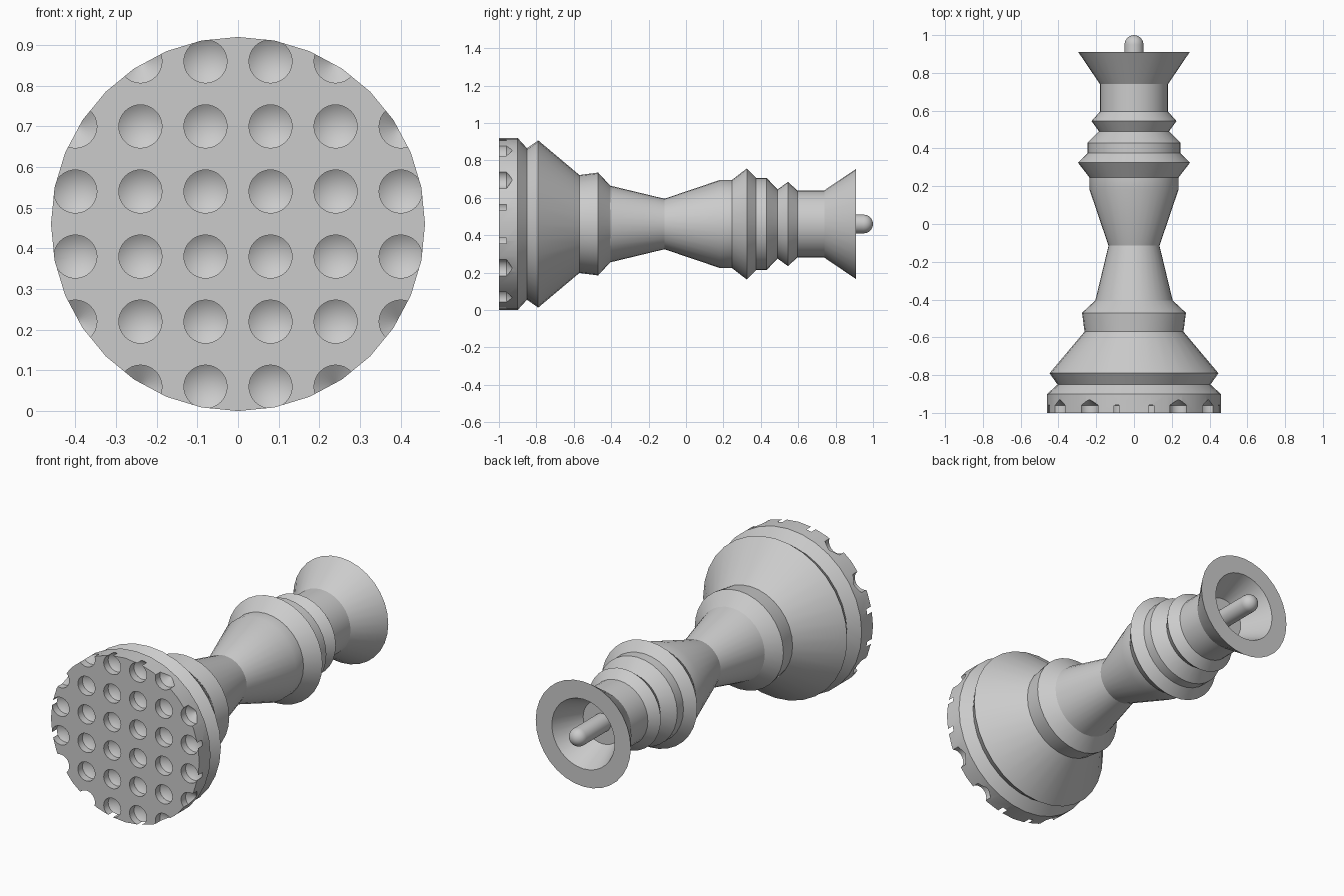
import bpy, bmesh, math
from mathutils import Vector, Matrix

cube = bpy.data.objects.get("Cube")
if cube:
    bpy.data.objects.remove(cube, do_unlink=True)

AXIS_Z = 0.46
grey = bpy.data.materials.new("plain grey")
grey.use_nodes = True
GREY = (0.6, 0.6, 0.6, 1)
grey.diffuse_color = GREY
grey.node_tree.nodes["Principled BSDF"].inputs["Base Color"].default_value = GREY


def lathe(bm, profile, x=0, z=AXIS_Z, steps=32):
    """Revolve (y, radius) points around a line parallel to y."""
    verts = [bm.verts.new((x, y, z + r)) for y, r in profile]
    edges = [bm.edges.new(pair) for pair in zip(verts, verts[1:])]
    bmesh.ops.spin(bm, geom=verts + edges, cent=(x, 0, z), axis=(0, 1, 0),
                   angle=math.tau, steps=steps, use_merge=False)
    bmesh.ops.remove_doubles(bm, verts=bm.verts, dist=0.0005)
    bmesh.ops.recalc_face_normals(bm, faces=bm.faces)


def finish(name, bm):
    mesh = bpy.data.meshes.new(name)
    bm.to_mesh(mesh)
    bm.free()
    mesh.materials.append(grey)
    obj = bpy.data.objects.new(name, mesh)
    bpy.context.collection.objects.link(obj)
    return obj


def activate(obj):
    bpy.ops.object.select_all(action='DESELECT')
    obj.select_set(True)
    bpy.context.view_layer.objects.active = obj


# Turned body: foot, waist, collars, flared crown with hollow cup
bm = bmesh.new()
lathe(bm, [(-1, 0), (-1, .46), (-.9, .46), (-.85, .405), (-.79, .447),
           (-.57, .262), (-.47, .275), (-.405, .205), (-.115, .135),
           (.18, .235), (.245, .235), (.325, .297), (.375, .247),
           (.43, .247), (.49, .185), (.545, .225), (.595, .18),
           (.74, .18), (.91, .295), (.91, .195), (.74, .12), (.74, 0)])
body = finish("turned_body", bm)

# Grid of drilled, cone-ended holes in the foot
bm = bmesh.new()
offsets = [(i - 2.5) * .16 for i in range(6)]
for dx in offsets:
    for dz in offsets:
        if math.hypot(dx, dz) < .5:
            lathe(bm, [(-1.05, 0), (-1.05, .053), (-.96, .053), (-.925, 0)],
                  dx, AXIS_Z + dz)
cutter = finish("hole_cutter", bm)
cutter.hide_render = True
activate(body)
mod = body.modifiers.new("holes", 'BOOLEAN')
mod.operation = 'DIFFERENCE'
mod.solver = 'EXACT'
mod.object = cutter
bpy.ops.object.modifier_apply(modifier=mod.name)
bpy.data.objects.remove(cutter, do_unlink=True)

# Round-tipped pin standing in the cup
bm = bmesh.new()
tip = [(.95 + .05 * math.sin(a), .05 * math.cos(a))
       for a in (math.pi / 2 * i / 6 for i in range(7))]
lathe(bm, [(.73, 0), (.73, .05)] + tip)
pin = finish("crown_pin", bm)

for obj in (body, pin):
    activate(obj)
    bpy.ops.object.shade_smooth_by_angle(angle=math.radians(20))
